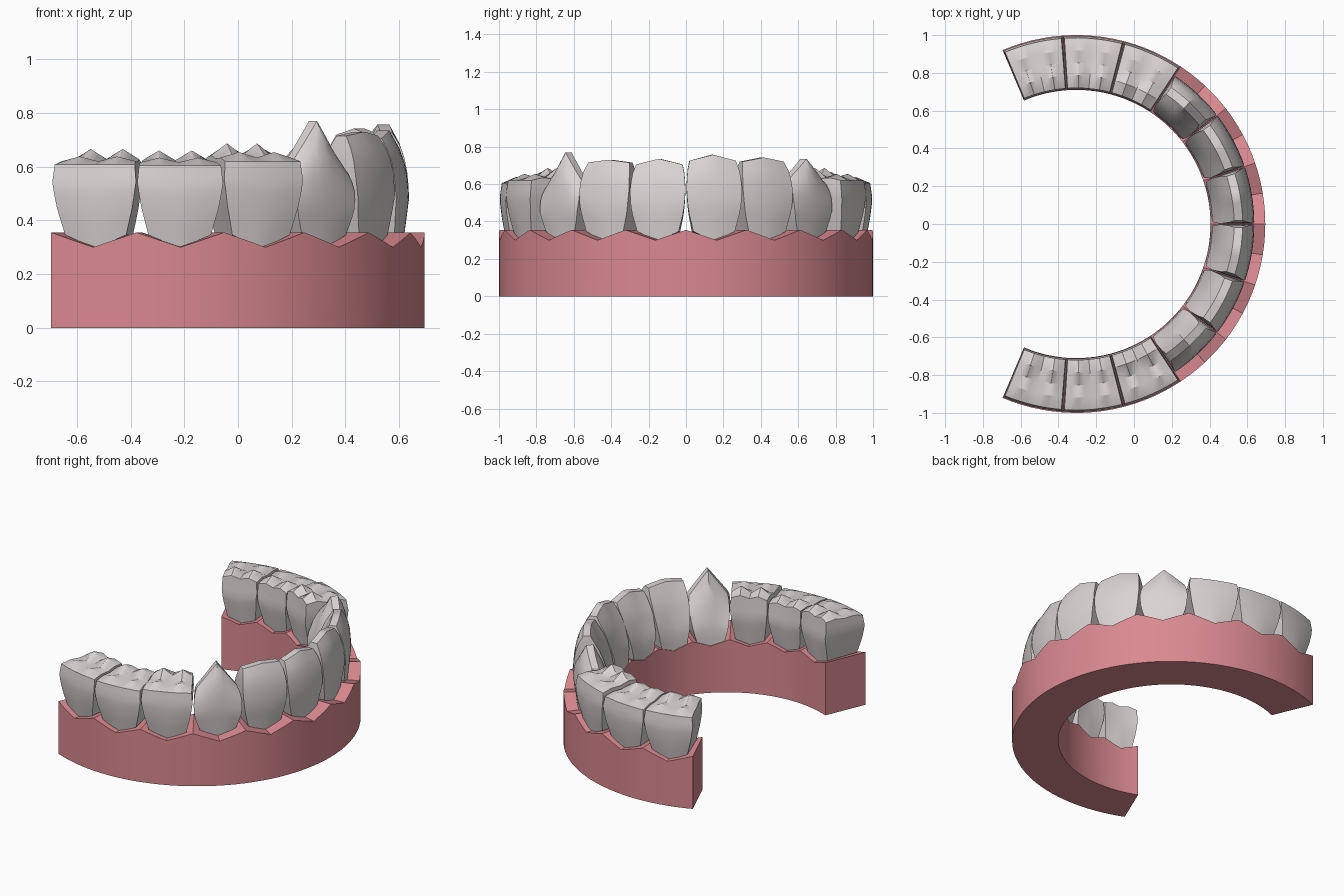
import bpy, bmesh, math

if "Cube" in bpy.data.objects:
    bpy.data.objects.remove(bpy.data.objects["Cube"])

CX = -0.305                       # centre of the arch circle
END = math.radians(113)           # half opening of the arch
STEP = 2 * END / 12               # one sector per tooth
N = 8                             # width divisions per tooth


def material(name, col):
    m = bpy.data.materials.new(name)
    m.diffuse_color = (*col, 1)
    m.use_nodes = True
    m.node_tree.nodes["Principled BSDF"].inputs["Base Color"].default_value = m.diffuse_color
    return m


ENAMEL = material("enamel_grey", (0.70, 0.655, 0.65))
GUM = material("gum_pink", (0.70, 0.25, 0.28))


def lerp(pts, s):
    for (a, x), (b, y) in zip(pts, pts[1:]):
        if s <= b:
            return x + (y - x) * (s - a) / (b - a)
    return pts[-1][1]


def polar(a, r, z):
    return (CX + r * math.cos(a), r * math.sin(a), z)


def finish(bm, name, mat, angle):
    bmesh.ops.remove_doubles(bm, verts=bm.verts, dist=1e-5)
    bmesh.ops.recalc_face_normals(bm, faces=bm.faces)
    me = bpy.data.meshes.new(name)
    bm.to_mesh(me)
    bm.free()
    me.materials.append(mat)
    ob = bpy.data.objects.new(name, me)
    bpy.context.collection.objects.link(ob)
    bpy.ops.object.select_all(action='DESELECT')
    ob.select_set(True)
    bpy.context.view_layer.objects.active = ob
    bpy.ops.object.shade_smooth_by_angle(angle=math.radians(angle))


# Gum arch with a scalloped rim: a ring of four-point sections
def build_gum():
    bm = bmesh.new()
    per = 6
    rings = []
    for i in range(12 * per + 1):
        a = -END + STEP * i / per
        u = abs((i % per) / per * 2 - 1)
        sec = [(1.0, 0), (1.0, 0.30 + 0.055 * u), (0.71, 0.315 + 0.04 * u), (0.71, 0)]
        rings.append([bm.verts.new(polar(a, r, z)) for r, z in sec])
    for p, q in zip(rings, rings[1:]):
        for k in range(4):
            bm.faces.new((p[k], p[(k + 1) % 4], q[(k + 1) % 4], q[k]))
    bm.faces.new(rings[0])
    bm.faces.new(rings[-1])
    finish(bm, "gum_arch", GUM, 20)


# Profiles over height 0..1: outer radius, inner radius, width factor
MOLAR = dict(out=[(0, 0.965), (0.35, 0.985), (0.7, 0.997), (1, 0.985)],
             inn=[(0, 0.745), (0.6, 0.712), (1, 0.72)],
             wid=[(0, 0.74), (0.4, 0.90), (0.75, 0.985), (1, 0.95)])
FRONT = dict(out=[(0, 0.925), (0.4, 0.943), (0.7, 0.932), (0.9, 0.905), (1, 0.88)],
             inn=[(0, 0.715), (0.3, 0.72), (0.7, 0.77), (1, 0.835)],
             wid=[(0, 0.74), (0.3, 0.92), (0.6, 0.985), (0.85, 0.95), (1, 0.87)])


def build_tooth(name, index, prof, top, cap):
    """top(u): rim height across the width; cap(u, v): extra height over the crown."""
    bm = bmesh.new()
    mid = -END + STEP * (index + 0.5)
    us = [-1 + 2 * i / N for i in range(N + 1)]
    rows = 8

    def vert(u, s, v, extra=0.0):
        ro, ri = lerp(prof["out"], s), lerp(prof["inn"], s)
        r = ro + (ri - ro) * v
        zb = 0.296 + 0.05 * abs(u)
        z = zb + (top(u) - zb) * s + extra
        return bm.verts.new(polar(mid + u * STEP / 2 * lerp(prof["wid"], s), r, z))

    def sheet(grid):
        for p, q in zip(grid, grid[1:]):
            for i in range(len(p) - 1):
                bm.faces.new((p[i], p[i + 1], q[i + 1], q[i]))

    def rim(u, v, s):
        return cap(u, v) * s ** 6

    vs = [0, 0.25, 0.5, 0.75, 1]
    ss = [i / rows for i in range(rows + 1)]
    for v in (0, 1):                                   # outer and inner faces
        sheet([[vert(u, s, v, rim(u, v, s)) for u in us] for s in ss])
    for u in (-1, 1):                                  # side faces
        sheet([[vert(u, s, v, rim(u, v, s)) for v in vs] for s in ss])
    sheet([[vert(u, 1, v, cap(u, v)) for u in us] for v in vs])   # crown
    sheet([[vert(u, 0, v) for u in us] for v in vs])              # root
    finish(bm, name, ENAMEL, 30)


def molar_cap(scale):
    def cap(u, v):
        t = 1 - abs(2 * abs(u) - 1)                    # two cusps across the width
        base = lerp([(0, 0), (0.25, 0.012), (0.5, 0.008), (0.75, 0.02), (1, 0.012)], v)
        cusp = lerp([(0, 0), (0.25, 0.018), (0.5, 0.006), (0.75, 0.038), (1, 0.015)], v)
        return (base + cusp * t) * scale
    return cap


def flat_cap(u, v):
    return 0.0


def edge(peak, side):
    return lambda u: peak - (peak - side) * abs(u)


build_gum()

# Back teeth, three on each side
for k, (rim_z, scale) in enumerate([(0.608, 1.0), (0.605, 0.95), (0.62, 1.15)]):
    for side, idx in (("right", k), ("left", 11 - k)):
        build_tooth(f"molar_{side}_{k + 1}", idx, MOLAR, lambda u, z=rim_z: z, molar_cap(scale))

# Front teeth in order along the arch: peak height and corner height
fronts = [("canine_right", 0.77, 0.61), ("lateral_incisor_right", 0.73, 0.715),
          ("central_incisor_right", 0.735, 0.705), ("central_incisor_left", 0.757, 0.725),
          ("lateral_incisor_left", 0.742, 0.72), ("canine_left", 0.735, 0.63)]
for k, (name, peak, side) in enumerate(fronts):
    build_tooth(name, 3 + k, FRONT, edge(peak, side), flat_cap)
